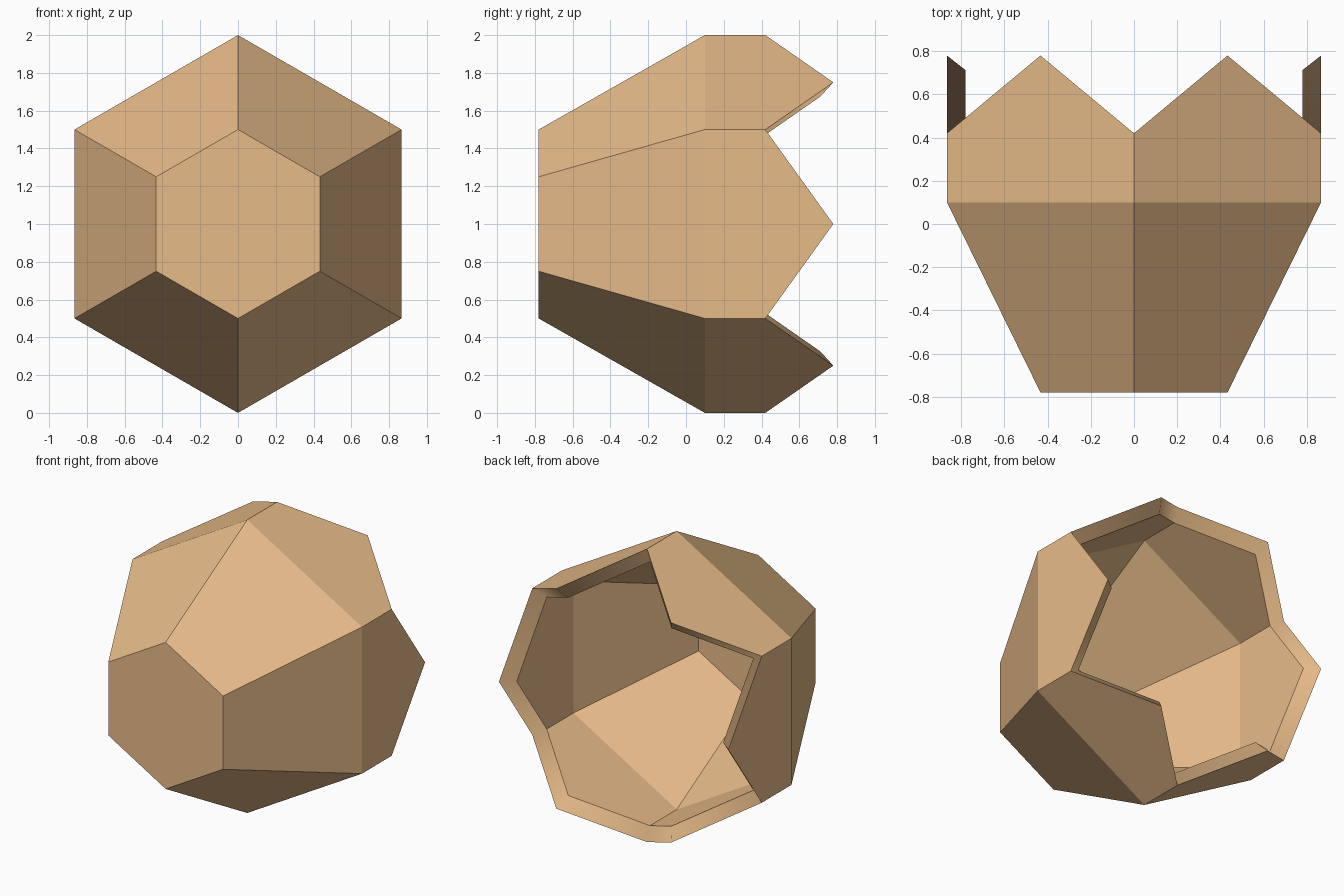
import bpy, bmesh
from math import sin, cos, pi, sqrt
from mathutils import Vector

if "Cube" in bpy.data.objects:
    bpy.data.objects.remove(bpy.data.objects["Cube"])

MID = Vector((0, 0.10, 1))      # centre the inner skin is shrunk towards
TIP = sqrt(3) / 2               # radius at the middle of a hexagon side
bm = bmesh.new()


def ring(radius, y, scale, turn=0.0):
    """Six points around the y axis, shrunk towards MID."""
    pts = []
    for i in range(6):
        a = pi / 2 + (i + turn) * pi / 3
        p = Vector((radius * cos(a), y, 1 + radius * sin(a)))
        pts.append(bm.verts.new(MID + (p - MID) * scale))
    return pts


def skin(scale):
    """Closed front hexagon, tapered walls, pointed back panels."""
    front, belly = ring(0.5, -0.78, scale), ring(1, 0.10, scale)
    valley, tip = ring(1, 0.42, scale), ring(TIP, 0.78, scale, 0.5)
    bm.faces.new(front)
    for i in range(6):
        j = (i + 1) % 6
        bm.faces.new((front[i], front[j], belly[j], belly[i]))
        bm.faces.new((belly[i], belly[j], valley[j], tip[i], valley[i]))
    # zigzag edge in order
    return [v for pair in zip(valley, tip) for v in pair]


outer, inner = skin(1.0), skin(0.9)

# Rim joining the two skins, softly shaded along the zigzag
for i in range(12):
    j = (i + 1) % 12
    f = bm.faces.new((outer[i], outer[j], inner[j], inner[i]))
    f.smooth = True

bmesh.ops.recalc_face_normals(bm, faces=bm.faces)
mesh = bpy.data.meshes.new("faceted_shell")
bm.to_mesh(mesh)
bm.free()

# Tan colour
mat = bpy.data.materials.new("tan")
mat.diffuse_color = (0.80, 0.50, 0.25, 1)
mat.use_nodes = True
mat.node_tree.nodes["Principled BSDF"].inputs["Base Color"].default_value = mat.diffuse_color
mesh.materials.append(mat)
shell = bpy.data.objects.new("faceted_shell", mesh)
bpy.context.collection.objects.link(shell)
